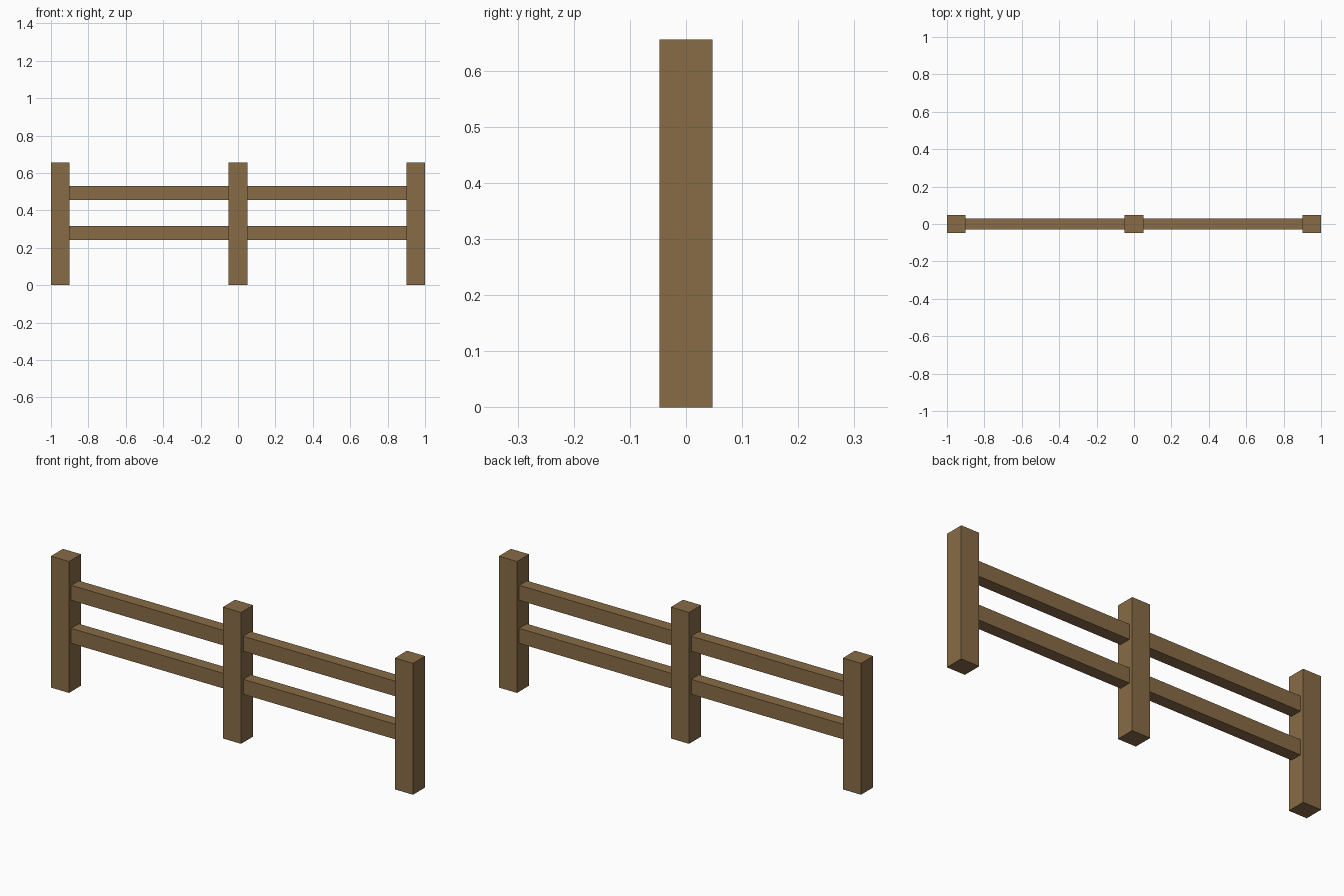
import bpy

# Remove the default cube
cube = bpy.data.objects.get("Cube")
if cube:
    bpy.data.objects.remove(cube, do_unlink=True)

# Wood colour
WOOD = (0.25, 0.15, 0.063, 1.0)
wood = bpy.data.materials.new("brown_wood")
wood.use_nodes = True
wood.diffuse_color = WOOD
bsdf = next(n for n in wood.node_tree.nodes if n.type == "BSDF_PRINCIPLED")
bsdf.inputs["Base Color"].default_value = WOOD
bsdf.inputs["Roughness"].default_value = 0.9


def box(name, center, size):
    """Add a flat-shaded wooden beam with its scale applied."""
    bpy.ops.mesh.primitive_cube_add(size=1, location=center)
    beam = bpy.context.object
    beam.name = name
    beam.scale = size
    bpy.ops.object.transform_apply(location=False, rotation=False, scale=True)
    beam.data.materials.append(wood)
    return beam


POST_WIDTH, POST_DEPTH, POST_HEIGHT = 0.1, 0.095, 0.656
RAIL_DEPTH, RAIL_HEIGHT = 0.06, 0.075
END_X = 1 - POST_WIDTH / 2

# Upright posts
for name, x in (("right_post", -END_X), ("middle_post", 0), ("left_post", END_X)):
    box(name, (x, 0, POST_HEIGHT / 2), (POST_WIDTH, POST_DEPTH, POST_HEIGHT))

# Horizontal rails, let into the faces of the posts
span = END_X - POST_WIDTH + 0.02
for level, z in (("lower", 0.278), ("upper", 0.493)):
    for side, sign in (("right", -1), ("left", 1)):
        box(f"{level}_{side}_rail", (sign * END_X / 2, 0, z),
            (span, RAIL_DEPTH, RAIL_HEIGHT))
